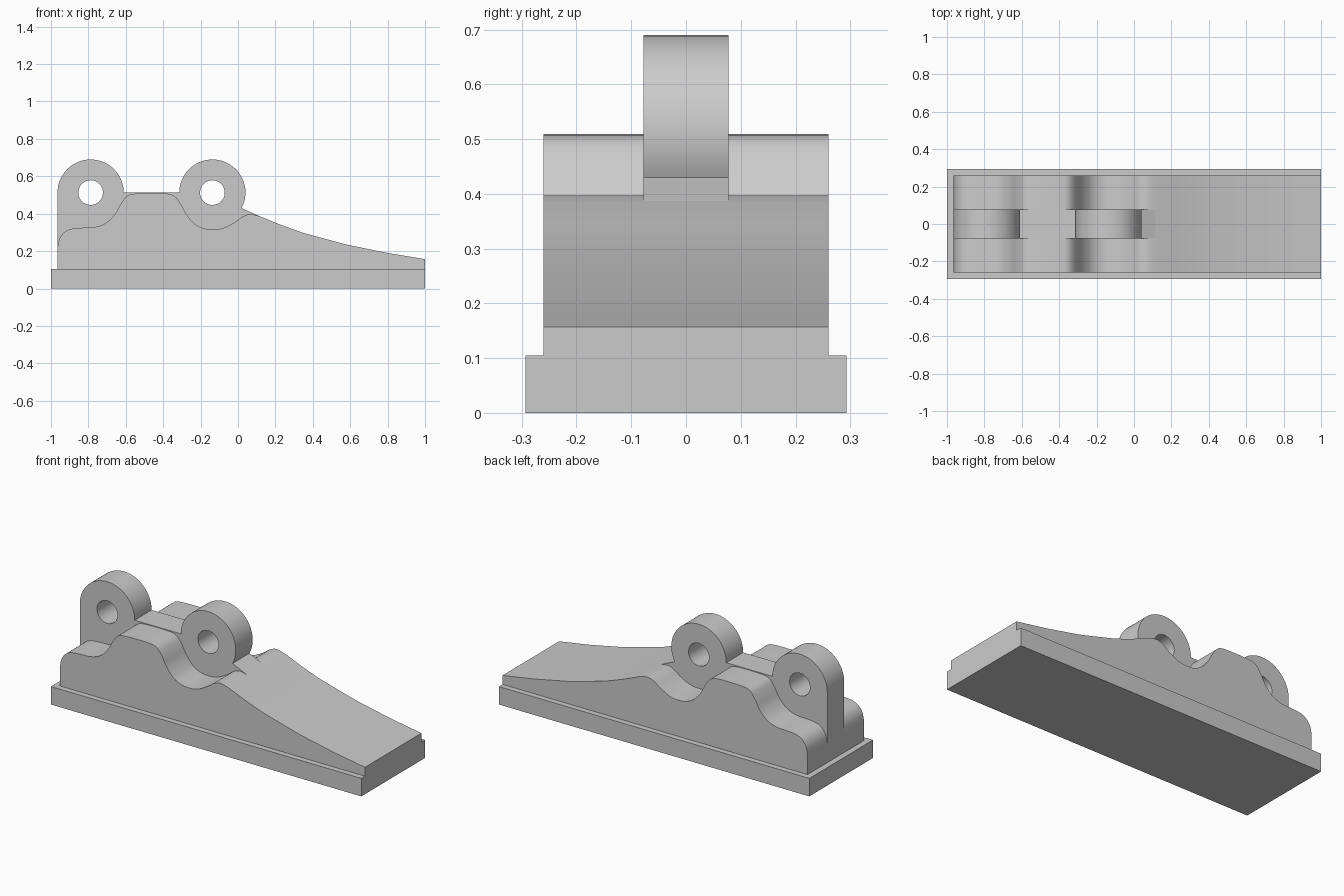
import bpy
import bmesh
from math import sin, cos, pi, radians
from mathutils import Matrix, Vector
from mathutils.geometry import interpolate_bezier

if "Cube" in bpy.data.objects:
    bpy.data.objects.remove(bpy.data.objects["Cube"], do_unlink=True)

grey = bpy.data.materials.new("plain_grey")
grey.use_nodes = True
colour = (0.6, 0.6, 0.6, 1)
grey.diffuse_color = colour
grey.node_tree.nodes["Principled BSDF"].inputs["Base Color"].default_value = colour


def arc(cx, cz, r, start, end, n):
    """Points on an arc, angles in degrees."""
    angles = [radians(start + (end - start) * i / n) for i in range(n + 1)]
    return [(cx + r * cos(a), cz + r * sin(a)) for a in angles]


def smooth_path(points, steps=5):
    """Flowing curve through the given points."""
    p = [Vector((x, z, 0)) for x, z in points]
    p = [p[0]] + p + [p[-1]]
    out = []
    for a, b, c, d in zip(p, p[1:], p[2:], p[3:]):
        out += interpolate_bezier(b, b + (c - a) / 6, c - (d - b) / 6, c, steps)[:-1]
    return [(v.x, v.y) for v in out] + [points[-1]]


def profile_part(name, loops, half_width):
    """Extrude filled x-z outlines (inner loops become holes) along y."""
    curve = bpy.data.curves.new(name + "_outline", "CURVE")
    curve.dimensions = "2D"
    curve.fill_mode = "BOTH"
    curve.extrude = half_width
    for loop in loops:
        spline = curve.splines.new("POLY")
        spline.points.add(len(loop) - 1)
        for point, (x, z) in zip(spline.points, loop):
            point.co = (x, z, 0, 1)
        spline.use_cyclic_u = True
    outline = bpy.data.objects.new(name + "_outline", curve)
    bpy.context.collection.objects.link(outline)
    depsgraph = bpy.context.evaluated_depsgraph_get()
    mesh = bpy.data.meshes.new_from_object(outline.evaluated_get(depsgraph))
    bpy.data.objects.remove(outline, do_unlink=True)

    bm = bmesh.new()
    bm.from_mesh(mesh)
    bmesh.ops.remove_doubles(bm, verts=bm.verts, dist=1e-5)
    bmesh.ops.transform(bm, matrix=Matrix.Rotation(pi / 2, 4, "X"), verts=bm.verts)
    bmesh.ops.recalc_face_normals(bm, faces=bm.faces)
    bm.to_mesh(mesh)
    bm.free()

    mesh.name = name
    mesh.materials.clear()
    mesh.materials.append(grey)
    obj = bpy.data.objects.new(name, mesh)
    bpy.context.collection.objects.link(obj)
    bpy.ops.object.select_all(action="DESELECT")
    obj.select_set(True)
    bpy.context.view_layer.objects.active = obj
    bpy.ops.object.shade_smooth_by_angle(angle=radians(30))
    return obj


# Flat rectangular base
profile_part("base_plate", [[(-1, 0), (1, 0), (1, 0.105), (-1, 0.105)]], 0.293)

# Wavy body with a long falling ramp
humps = smooth_path([
    (-0.965, 0.22), (-0.955, 0.265), (-0.93, 0.3), (-0.89, 0.319), (-0.83, 0.325),
    (-0.77, 0.328), (-0.71, 0.348), (-0.66, 0.395), (-0.625, 0.455), (-0.59, 0.497),
    (-0.53, 0.508), (-0.39, 0.508), (-0.34, 0.494), (-0.305, 0.45), (-0.275, 0.395),
    (-0.23, 0.345), (-0.18, 0.321), (-0.135, 0.316), (-0.08, 0.323), (-0.02, 0.353),
    (0.03, 0.387), (0.07, 0.397), (0.12, 0.385)])
ramp = [(0.23, 0.34), (0.34, 0.3), (0.46, 0.267), (0.58, 0.235), (0.8, 0.19), (1, 0.157)]
profile_part("wavy_body", [[(-0.965, 0.1)] + humps + ramp + [(1, 0.1)]], 0.26)

# Central web carrying two round pierced lugs
lug_z, lug_r, hole_r = 0.513, 0.177, 0.066
rear_x, front_x = -0.788, -0.137
web = ([(-0.965, 0.1)]
       + arc(rear_x, lug_z, lug_r, 180, 0, 32)
       + arc(front_x, lug_z, lug_r, 180, -28, 36)
       + [(0.12, 0.384), (0.12, 0.1)])
holes = [arc(x, lug_z, hole_r, 0, 348.75, 31) for x in (rear_x, front_x)]
profile_part("lug_web", [web] + holes, 0.078)
